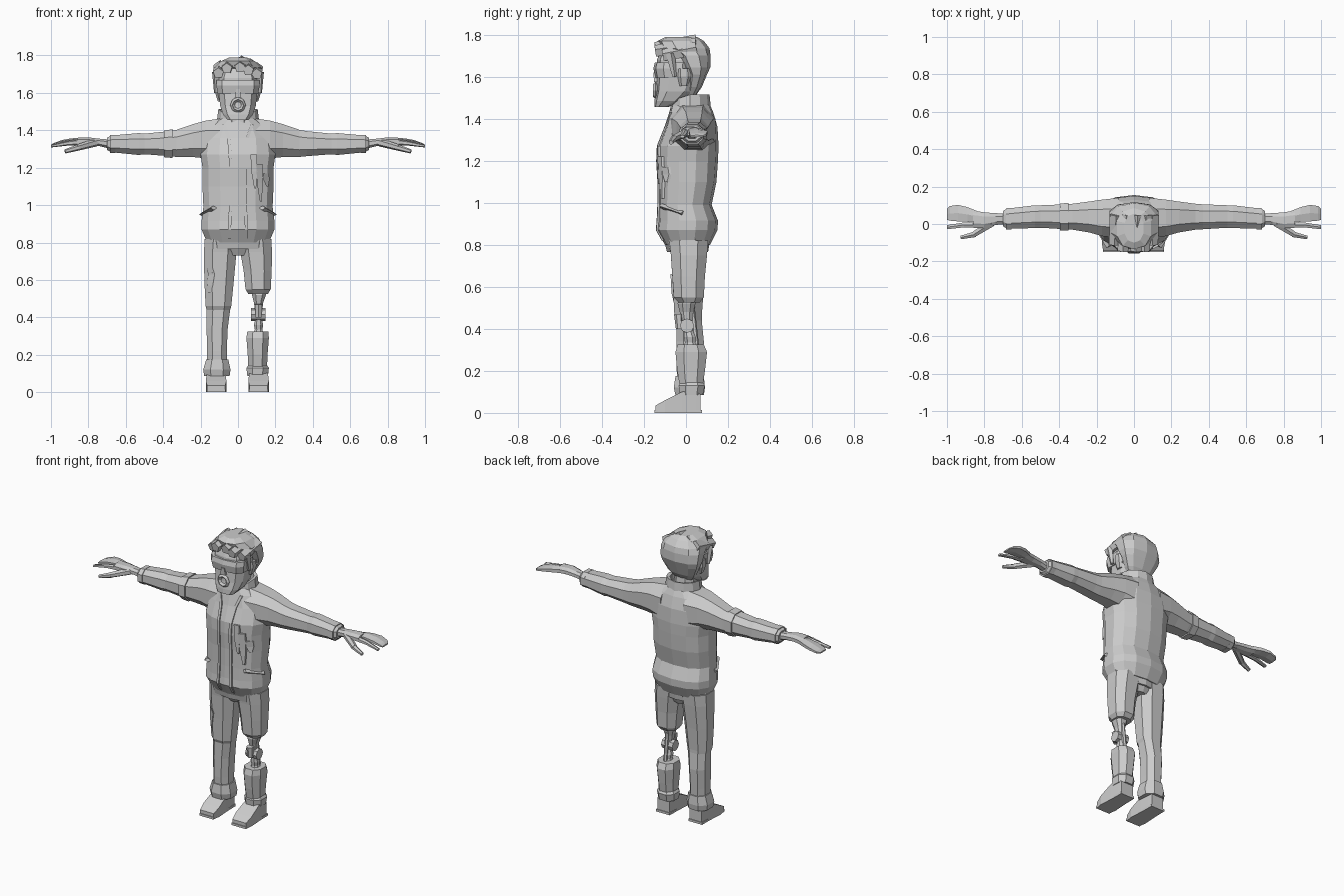
import bpy, bmesh, math
from mathutils import Vector
from mathutils.bvhtree import BVHTree

grey = bpy.data.materials.new("light grey")
grey.diffuse_color = (0.6, 0.6, 0.6, 1)


def finish(name, bm):
    bmesh.ops.recalc_face_normals(bm, faces=bm.faces)
    me = bpy.data.meshes.new(name)
    bm.to_mesh(me)
    bm.free()
    me.materials.append(grey)
    ob = bpy.data.objects.new(name, me)
    bpy.context.collection.objects.link(ob)
    return ob


def loft(name, rings, n=8, axis='z', sx=1, power=0.85):
    """Rings of (position, min a, max a, min b, max b) joined along an axis."""
    bm = bmesh.new()
    shape = []
    for i in range(n):
        a = math.tau * (i + 0.5) / n
        f = lambda v: math.copysign(abs(v) ** power, v)
        shape.append((f(math.cos(a)), f(math.sin(a))))
    mu = max(s[0] for s in shape)
    mv = max(s[1] for s in shape)
    loops = []
    for p, a0, a1, b0, b1 in rings:
        loop = []
        for u, v in shape:
            a = (a0 + a1) / 2 + (a1 - a0) / 2 * u / mu
            b = (b0 + b1) / 2 + (b1 - b0) / 2 * v / mv
            co = {'x': (p, a, b), 'y': (a, p, b), 'z': (a, b, p)}[axis]
            loop.append(bm.verts.new((co[0] * sx, co[1], co[2])))
        loops.append(loop)
    for l0, l1 in zip(loops, loops[1:]):
        for i in range(n):
            j = (i + 1) % n
            bm.faces.new((l0[i], l0[j], l1[j], l1[i]))
    bm.faces.new(loops[0])
    bm.faces.new(loops[-1])
    return finish(name, bm)


def bar(name, p, q, r0, r1, n=6, flat=1.0):
    """Tapered rod from p to q."""
    p, q = Vector(p), Vector(q)
    d = q - p
    bm = bmesh.new()
    bmesh.ops.create_cone(bm, cap_ends=True, segments=n, radius1=r0, radius2=r1, depth=d.length)
    bmesh.ops.scale(bm, vec=(1, flat, 1), verts=bm.verts)
    bmesh.ops.rotate(bm, matrix=d.to_track_quat('Z', 'Y').to_matrix(), verts=bm.verts)
    bmesh.ops.translate(bm, vec=(p + q) / 2, verts=bm.verts)
    return finish(name, bm)


def patch(name, rows, target, lift=0.008):
    """Cloth strip of (x left, x right, z) rows laid on the front of a part."""
    bm = bmesh.new()
    bm.from_mesh(target.data)
    tree = BVHTree.FromBMesh(bm)
    bm.free()
    bm = bmesh.new()
    grid = []
    for x0, x1, z in rows:
        row = []
        for x in (x0, x1):
            hit = tree.ray_cast(Vector((x, -2, z)), Vector((0, 1, 0)))[0]
            y = hit.y if hit else -0.1
            row.append((bm.verts.new((x, y - lift, z)), bm.verts.new((x, y + 0.01, z))))
        grid.append(row)
    for (a, b), (c, d) in zip(grid, grid[1:]):
        for q in ((a[0], b[0], d[0], c[0]), (a[1], b[1], d[1], c[1]),
                  (a[0], a[1], c[1], c[0]), (b[0], b[1], d[1], d[0])):
            bm.faces.new(q)
    for a, b in (grid[0], grid[-1]):
        bm.faces.new((a[0], a[1], b[1], b[0]))
    return finish(name, bm)


# Jacket body, shirt hem and hips
jacket = loft("jacket", [
    (0.80, -.165, .165, -.10, .115), (0.87, -.195, .195, -.14, .15), (0.915, -.195, .195, -.135, .152),
    (0.99, -.185, .185, -.132, .122), (1.10, -.19, .19, -.132, .145), (1.20, -.19, .19, -.138, .152),
    (1.27, -.20, .20, -.135, .155), (1.36, -.19, .19, -.10, .15), (1.43, -.145, .145, -.08, .13),
    (1.465, -.095, .095, -.07, .115)], 14)
loft("shirt_hem", [(0.765, -.165, .165, -.09, .105), (0.86, -.17, .17, -.115, .12)], 10)
loft("hips", [(0.73, -.06, .06, -.05, .08), (0.78, -.175, .175, -.075, .10), (0.85, -.175, .175, -.09, .11)], 10)
for s, side in ((-1, "left"), (1, "right")):
    patch("jacket_edge_" + side, [(s * x - .008, s * x + .008, z) for x, z in (
        (.045, .82), (.045, .87), (.042, .95), (.04, 1.0), (.04, 1.1), (.04, 1.2), (.042, 1.27), (.05, 1.36), (.075, 1.43))], jacket)
    # Slanted side pocket
    bar("pocket_" + side, (s * .13, -.118, .985), (s * .19, -.015, .95), .02, .02, 4, .6)

# Torn cloth on the chest
for i, (x, top, low) in enumerate(((.085, 1.27, 1.09), (.115, 1.22, 1.02), (.15, 1.17, 1.10))):
    patch("torn_cloth_%d" % i, [(x - .018, x + .016, top), (x - .014, x + .018, (top + low) / 2),
                                (x + .002, x + .012, low)], jacket, .012)

# Standing collar, open in front
bm = bmesh.new()
prev = None
for i in range(11):
    a = math.radians(-62 + 304 * i / 10)
    c, s = math.cos(a), math.sin(a)
    front = max(0, -s)
    pts = [(.115 * c, .02 + .10 * s, 1.435 - .06 * front), (.105 * c, .02 + .092 * s, 1.515 - .03 * front),
           (.085 * c, .02 + .075 * s, 1.51 - .03 * front), (.09 * c, .02 + .075 * s, 1.42 - .06 * front)]
    row = [bm.verts.new(p) for p in pts]
    if prev:
        for k in range(4):
            bm.faces.new((prev[k], prev[(k + 1) % 4], row[(k + 1) % 4], row[k]))
    else:
        bm.faces.new(row)
    prev = row
bm.faces.new(prev)
finish("collar", bm)
loft("neck", [(1.38, -.07, .07, -.075, .07), (1.54, -.065, .065, -.07, .05)], 8)

# Arms and hands, mirrored
for s, side in ((-1, "left"), (1, "right")):
    loft("sleeve_" + side, [
        (.08, -.075, .14, 1.22, 1.465), (.17, -.065, .13, 1.25, 1.452), (.24, -.045, .12, 1.257, 1.433),
        (.33, -.03, .108, 1.258, 1.402), (.37, -.028, .105, 1.262, 1.395), (.50, -.02, .10, 1.272, 1.382),
        (.53, -.022, .10, 1.268, 1.385), (.68, -.025, .082, 1.283, 1.372), (.70, -.012, .07, 1.295, 1.36)], 8, 'x', s)
    loft("cuff_" + side, [(.655, -.03, .086, 1.279, 1.376), (.685, -.03, .084, 1.279, 1.374)], 8, 'x', s)
    loft("palm_" + side, [
        (.68, .0, .055, 1.30, 1.35), (.74, -.005, .058, 1.315, 1.355), (.80, -.022, .062, 1.318, 1.362),
        (.86, -.02, .072, 1.32, 1.36)], 8, 'x', s)
    loft("fingers_" + side, [
        (.84, .01, .07, 1.322, 1.36), (.89, .012, .09, 1.322, 1.357), (.94, .014, .102, 1.32, 1.348),
        (.985, .018, .096, 1.312, 1.332), (1.0, .022, .08, 1.312, 1.322)], 6, 'x', s)
    loft("index_finger_" + side, [
        (.83, -.02, .012, 1.322, 1.355), (.91, -.018, .008, 1.318, 1.343), (1.0, -.028, -.006, 1.308, 1.322)], 6, 'x', s)
    bar("thumb_base_" + side, (s * .76, .005, 1.335), (s * .86, -.058, 1.307), .022, .017)
    bar("thumb_tip_" + side, (s * .85, -.055, 1.309), (s * .925, -.072, 1.287), .017, .011)
# Bandage on one arm
loft("arm_band", [(.35, -.036, .112, 1.252, 1.406), (.395, -.034, .11, 1.256, 1.398)], 8, 'x', -1)

# Head
loft("face", [
    (1.455, -.055, .055, -.15, -.085), (1.485, -.08, .08, -.15, -.01), (1.53, -.095, .095, -.143, .045),
    (1.60, -.103, .103, -.14, .08), (1.68, -.105, .105, -.138, .09), (1.73, -.09, .09, -.12, .08)], 10, power=.7)
loft("blindfold", [(1.595, -.108, .108, -.146, .03), (1.64, -.116, .116, -.155, .03),
                   (1.668, -.114, .114, -.148, .03)], 10, power=.6)
loft("nose", [(1.575, -.018, .018, -.152, -.12), (1.62, -.01, .01, -.155, -.12)], 4)
for s, side in ((-1, "left"), (1, "right")):
    loft("ear_" + side, [(1.555, .09, .108, -.03, .01), (1.60, .095, .122, -.04, .025), (1.64, .1, .122, -.04, .02)], 6).scale.x = s
# Open mouth
bpy.ops.mesh.primitive_torus_add(major_segments=8, minor_segments=4, major_radius=.03, minor_radius=.012,
                                 location=(0, -.145, 1.535), rotation=(math.pi / 2, 0, 0))
bpy.context.object.name = "lips"
bpy.context.object.data.materials.append(grey)

# Hair mass with swept tufts
loft("hair_back", [
    (1.515, -.065, .065, .0, .05), (1.55, -.09, .09, -.0, .075), (1.61, -.12, .12, .0, .10),
    (1.645, -.13, .13, -.025, .116), (1.70, -.132, .132, -.06, .117), (1.735, -.125, .125, -.12, .112),
    (1.77, -.09, .09, -.135, .085), (1.788, -.05, .05, -.10, .055)], 10)
for i, (x, y, z, x2, z2) in enumerate(((-.095, -.01, 1.74, -.105, 1.705), (-.04, -.01, 1.755, -.06, 1.73),
                                      (.02, -.01, 1.765, .01, 1.735), (.065, -.01, 1.75, .055, 1.72), (.1, -.01, 1.73, .1, 1.70))):
    bar("hair_tuft_%d" % i, (x, .05, z), (x2, -.145 if abs(x) < .09 else -.11, z2), .036, .03, 5)
for s, side in ((-1, "left"), (1, "right")):
    bar("sideburn_" + side, (s * .115, -.075, 1.71), (s * .118, -.055, 1.60), .024, .01, 5)

# Full trouser leg with a rolled cuff
leg = loft("trouser_leg_left", [
    (.10, -.165, -.058, -.04, .075), (.22, -.165, -.06, -.045, .08), (.34, -.168, -.055, -.045, .085),
    (.44, -.168, -.042, -.045, .075), (.46, -.173, -.036, -.055, .075), (.60, -.18, -.022, -.062, .085),
    (.75, -.182, -.008, -.072, .10), (.82, -.178, .0, -.08, .105)], 8)
loft("trouser_cuff", [(.085, -.18, -.045, -.05, .085), (.12, -.186, -.04, -.058, .09), (.175, -.17, -.052, -.05, .085)], 8)
patch("knee_patch", [(-.165, -.135, .66), (-.16, -.125, .63), (-.165, -.135, .57), (-.162, -.145, .53)], leg)

# Short trouser leg over the artificial leg
loft("trouser_leg_right", [
    (.525, .055, .16, -.035, .065), (.55, .04, .175, -.058, .085), (.65, .03, .18, -.065, .09),
    (.75, .012, .182, -.072, .10), (.82, .0, .178, -.08, .105)], 8)
loft("knee_socket", [(.44, .09, .13, -.02, .03), (.48, .085, .135, -.03, .035), (.52, .075, .15, -.04, .045), (.56, .075, .15, -.03, .045)], 8)
bar("knee_joint", (.07, .005, .415), (.148, .005, .415), .034, .034, 8)
bar("knee_cap", (.11, -.035, .47), (.11, -.03, .40), .022, .018, 6)
loft("shin_rod", [(.29, .075, .145, -.015, .06), (.335, .09, .13, -.005, .045), (.36, .085, .135, -.01, .045), (.40, .095, .125, -.01, .03)], 8)
bar("shin_piston", (.11, .05, .32), (.11, .03, .50), .012, .012, 6)
loft("shin_shell", [
    (.10, .07, .145, -.015, .07), (.13, .055, .155, -.03, .08), (.20, .052, .158, -.042, .09),
    (.29, .045, .165, -.05, .10), (.325, .05, .162, -.04, .085)], 8)
loft("ankle_ring", [(.085, .05, .16, -.03, .08), (.13, .045, .165, -.035, .09), (.145, .055, .155, -.025, .08)], 8)

# Shoes
for x, side in ((-.117, "left"), (.11, "right")):
    loft("shoe_" + side, [
        (-.145, x - .048, x + .048, 0, .035), (-.10, x - .055, x + .055, 0, .06), (-.02, x - .05, x + .05, 0, .10),
        (.045, x - .045, x + .045, 0, .11), (.07, x - .042, x + .042, 0, .085)], 4, 'y')
    loft("sole_" + side, [(-.15, x - .05, x + .05, 0, .014), (.075, x - .048, x + .048, 0, .014)], 4, 'y')
